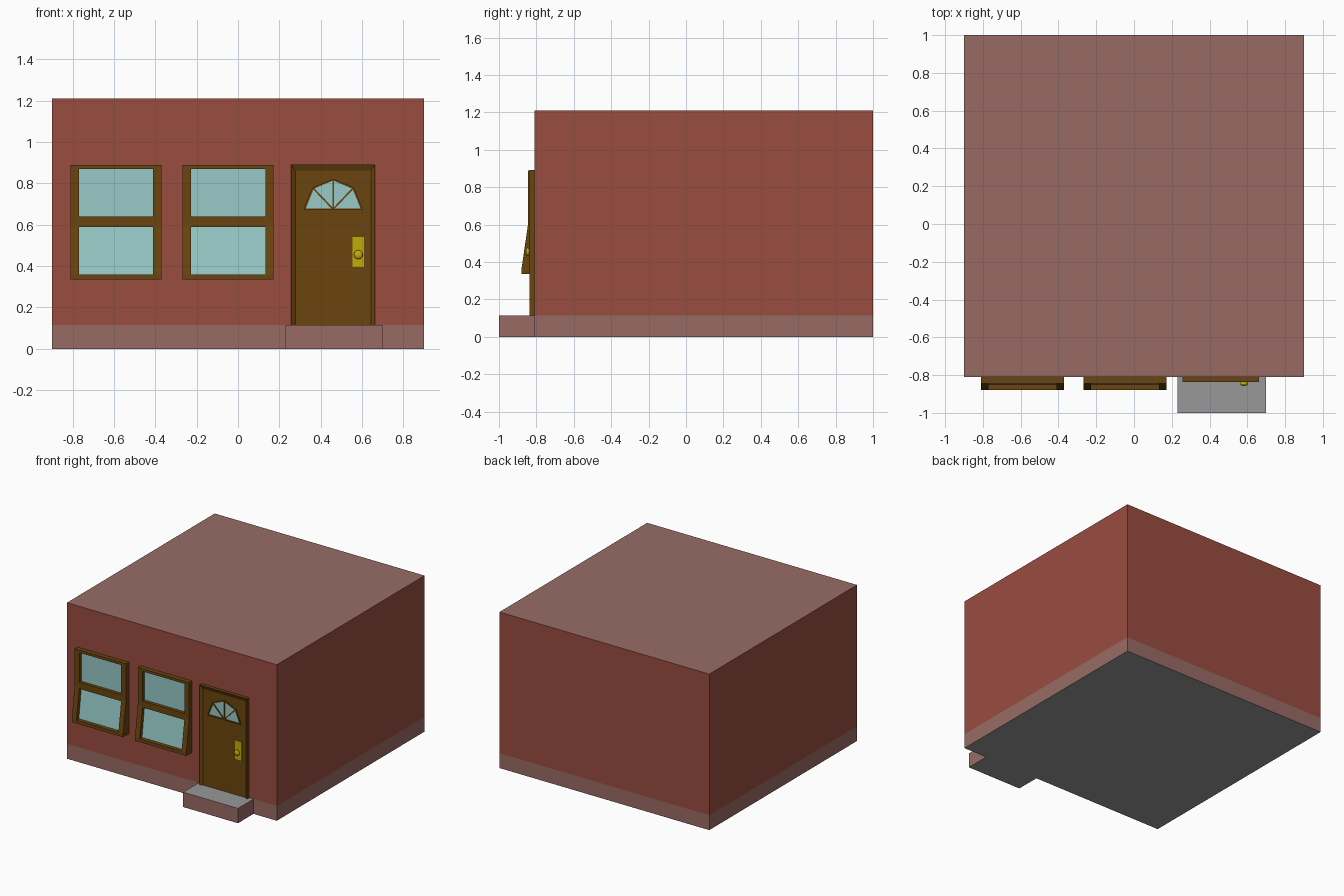
import bpy, bmesh, math
from mathutils import Vector, Matrix

if "Cube" in bpy.data.objects:
    bpy.data.objects.remove(bpy.data.objects["Cube"])


def material(name, r, g, b):
    m = bpy.data.materials.new(name)
    m.diffuse_color = [(c / 255) ** 2.2 for c in (r, g, b)] + [1]
    m.use_nodes = True
    m.node_tree.nodes["Principled BSDF"].inputs["Base Color"].default_value = m.diffuse_color
    return m


BRICK = material("brick", 152, 78, 66)
STONE = material("pink_stone", 151, 107, 101)
GREY = material("grey_stone", 151, 151, 151)
WOOD = material("wood", 106, 71, 22)
GLASS = material("glass", 150, 201, 199)
BRASS = material("brass", 192, 172, 12)


def finish(name, bm, *mats, recalc=True):
    if recalc:
        bmesh.ops.recalc_face_normals(bm, faces=bm.faces)
    me = bpy.data.meshes.new(name)
    bm.to_mesh(me)
    bm.free()
    for m in mats:
        me.materials.append(m)
    ob = bpy.data.objects.new(name, me)
    bpy.context.collection.objects.link(ob)
    return ob


def box(bm, x0, x1, y0, y1, z0, z1):
    mat = Matrix.Translation(((x0 + x1) / 2, (y0 + y1) / 2, (z0 + z1) / 2))
    mat = mat @ Matrix.Diagonal((x1 - x0, y1 - y0, z1 - z0, 1))
    bmesh.ops.create_cube(bm, size=1, matrix=mat)


def face(bm, pts):
    return bm.faces.new([bm.verts.new(p) for p in pts])


def prism(bm, profile, x0, x1):
    # yz profile extruded along x
    f = face(bm, [(x0, y, z) for y, z in profile])
    r = bmesh.ops.extrude_face_region(bm, geom=[f])
    for v in r["geom"]:
        if isinstance(v, bmesh.types.BMVert):
            v.co.x = x1


FRONT, SILL = -0.81, 0.115

# House block: stone plinth, brick walls, stone roof, grey underside
bm = bmesh.new()
box(bm, -0.9, 0.9, FRONT, 1, 0, 1.21)
bmesh.ops.bisect_plane(bm, geom=bm.verts[:] + bm.edges[:] + bm.faces[:],
                       plane_co=(0, 0, SILL), plane_no=(0, 0, 1))
bmesh.ops.recalc_face_normals(bm, faces=bm.faces)
for f in bm.faces:
    z = f.calc_center_median().z
    if f.normal.z < -0.5:
        f.material_index = 2
    elif f.normal.z > 0.5 or z < SILL:
        f.material_index = 1
finish("house_walls", bm, BRICK, STONE, GREY)

# Door step
bm = bmesh.new()
box(bm, 0.23, 0.7, -1, FRONT, 0, SILL)
bmesh.ops.recalc_face_normals(bm, faces=bm.faces)
for f in bm.faces:
    f.material_index = int(abs(f.normal.z) > 0.5)
finish("door_step", bm, STONE, GREY)

# Windows: flat upper sash, lower sash tilted outwards
profile = [(FRONT, 0.89), (-0.845, 0.89), (-0.845, 0.6),
           (-0.88, 0.36), (-0.88, 0.335), (FRONT, 0.335)]
for side, x in (("left", -0.59), ("right", -0.048)):
    bm = bmesh.new()
    for s in (-1, 1):
        prism(bm, profile, x + s * 0.22, x + s * 0.18)
    for y, z0, z1 in ((-0.845, 0.87, 0.89), (-0.845, 0.59, 0.64), (-0.88, 0.335, 0.36)):
        box(bm, x - 0.18, x + 0.18, y, FRONT, z0, z1)
    finish(side + "_window_frame", bm, WOOD)
    bm = bmesh.new()
    for y0, z0, y1, z1 in ((-0.82, 0.64, -0.82, 0.87), (-0.85, 0.36, -0.82, 0.59)):
        face(bm, [(x - 0.18, y0, z0), (x + 0.18, y0, z0),
                  (x + 0.18, y1, z1), (x - 0.18, y1, z1)])
    finish(side + "_window_glass", bm, GLASS, recalc=False)

# Door slab with a shallow sloped surround
PANEL = -0.823
bm = bmesh.new()


def ring(y, half, top):
    return [bm.verts.new((0.46 + sx * half, y, z)) for sx, z in
            ((-1, SILL), (-1, top), (1, top), (1, SILL))]


back, rim, panel = ring(FRONT, 0.203, 0.892), ring(-0.837, 0.203, 0.892), ring(PANEL, 0.183, 0.862)
for a, b in ((back, rim), (rim, panel)):
    for i in range(3):
        bm.faces.new((a[i], a[i + 1], b[i + 1], b[i]))
bm.faces.new(panel)
finish("door", bm, WOOD)

# Fan light: glass with rim and radiating bars
fan = [(0.322, 0.675), (0.363, 0.777), (0.46, 0.818), (0.557, 0.777), (0.598, 0.675)]
hub = (0.46, 0.675)
bm = bmesh.new()
face(bm, [(px, PANEL - 0.002, pz) for px, pz in reversed(fan)])
finish("fan_glass", bm, GLASS, recalc=False)
bm = bmesh.new()
bars = list(zip(fan, fan[1:])) + [(hub, p) for p in fan[1:4]] + [(fan[0], fan[4])]
for (ax, az), (bx, bz) in bars:
    length = math.hypot(bx - ax, bz - az)
    mat = (Matrix.Translation(((ax + bx) / 2, PANEL - 0.003, (az + bz) / 2))
           @ Matrix.Rotation(-math.atan2(bz - az, bx - ax), 4, 'Y')
           @ Matrix.Diagonal((length + 0.004, 0.01, 0.008, 1)))
    bmesh.ops.create_cube(bm, size=1, matrix=mat)
finish("fan_bars", bm, WOOD)

# Brass lock plate and knob
bm = bmesh.new()
box(bm, 0.553, 0.609, -0.829, PANEL, 0.395, 0.54)
finish("lock_plate", bm, BRASS)
bm = bmesh.new()
bmesh.ops.create_uvsphere(bm, u_segments=16, v_segments=10, radius=1,
                          matrix=Matrix.Translation((0.582, -0.846, 0.455))
                          @ Matrix.Diagonal((0.022, 0.011, 0.022, 1)))
bmesh.ops.create_cone(bm, cap_ends=True, segments=12, radius1=0.01, radius2=0.01, depth=0.016,
                      matrix=Matrix.Translation((0.582, -0.835, 0.455))
                      @ Matrix.Rotation(math.pi / 2, 4, 'X'))
for f in bm.faces:
    f.smooth = len(f.verts) < 12
knob = finish("door_knob", bm, BRASS)
